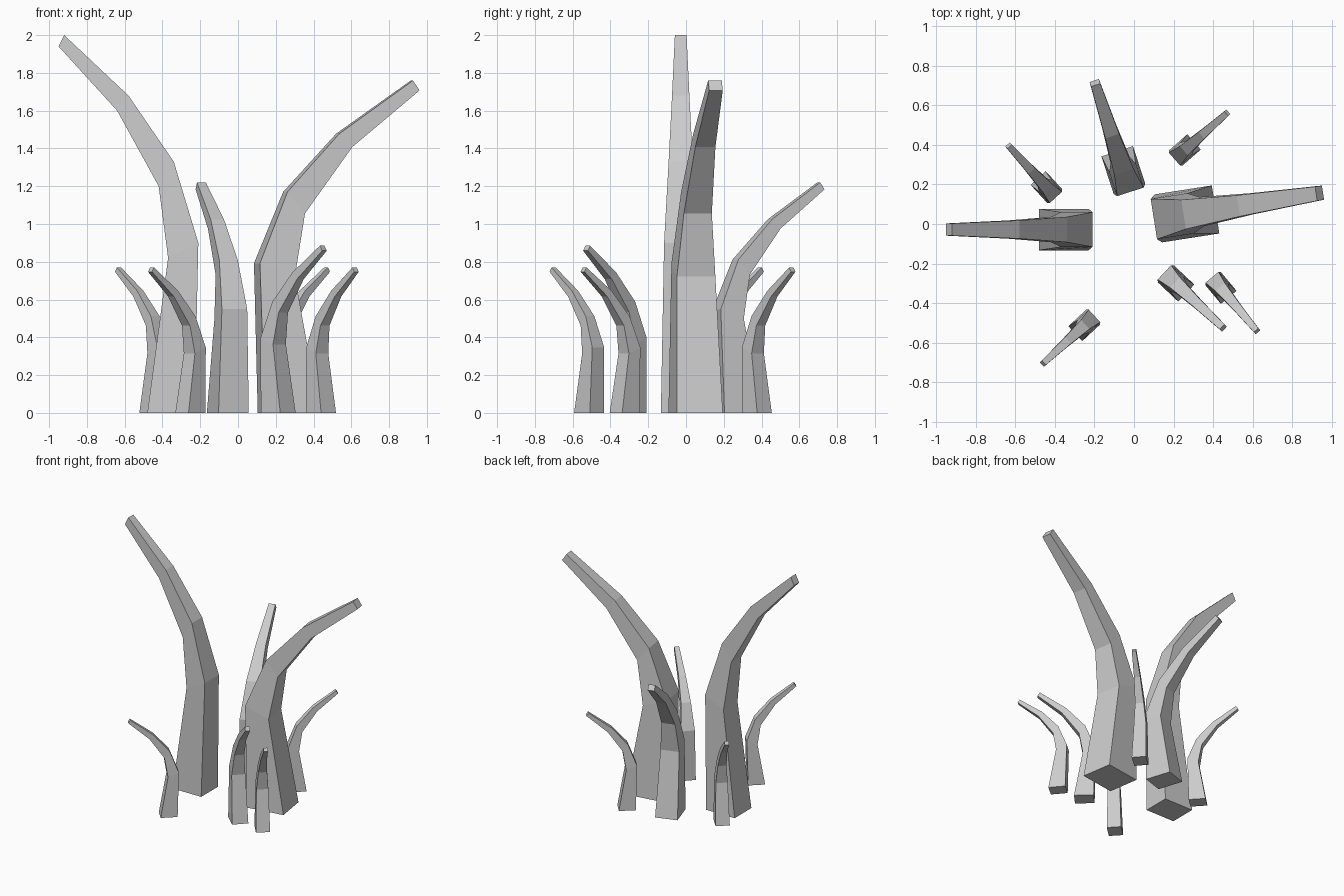
import bpy, bmesh
from math import cos, sin, radians

if "Cube" in bpy.data.objects:
    bpy.data.objects.remove(bpy.data.objects["Cube"])

# Stalk profile, bottom to tip: (inner u, inner z, outer u, outer z, half width)
# u points outward in the direction the stalk bends
PROFILE = [
    (-0.125, 0.00, 0.125, 0.00, 0.105),
    (-0.145, 0.90, 0.015, 0.82, 0.088),
    (-0.015, 1.33, 0.065, 1.20, 0.064),
    (0.225, 1.68, 0.285, 1.60, 0.046),
    (0.565, 2.00, 0.595, 1.94, 0.031),
]


def stalk(name, x, y, angle, s, sz):
    """Four-sided tapering curved stalk, scaled by s sideways and sz in height."""
    c, n = cos(radians(angle)), sin(radians(angle))
    bm = bmesh.new()

    def vert(u, w, z):
        return bm.verts.new((x + s * (u * c - w * n), y + s * (u * n + w * c), z * sz))

    rings = [[vert(ui, -w, zi), vert(uo, -w, zo), vert(uo, w, zo), vert(ui, w, zi)]
             for ui, zi, uo, zo, w in PROFILE]
    for a, b in zip(rings, rings[1:]):
        for i in range(4):
            j = (i + 1) % 4
            bm.faces.new((a[i], a[j], b[j], b[i]))
    bm.faces.new(rings[0][::-1])
    bm.faces.new(rings[-1])
    bmesh.ops.recalc_face_normals(bm, faces=bm.faces)
    mesh = bpy.data.meshes.new(name)
    bm.to_mesh(mesh)
    bm.free()
    bpy.context.collection.objects.link(bpy.data.objects.new(name, mesh))


# Large stalks
stalk("tall_left_stalk", -0.355, -0.028, 180, 1.0, 1.0)
stalk("tall_right_stalk", 0.268, 0.051, 8.9, 1.17, 0.88)
stalk("middle_back_stalk", -0.054, 0.273, 108, 0.80, 0.61)
# Small stalks
stalk("small_back_left_stalk", -0.443, 0.187, 132.5, 0.49, 0.385)
stalk("small_back_right_stalk", 0.258, 0.375, 41.3, 0.49, 0.385)
stalk("small_front_left_stalk", -0.252, -0.513, 222.8, 0.49, 0.385)
stalk("small_front_inner_stalk", 0.213, -0.301, -43.3, 0.565, 0.4425)
stalk("small_front_right_stalk", 0.440, -0.324, -50.1, 0.49, 0.385)
